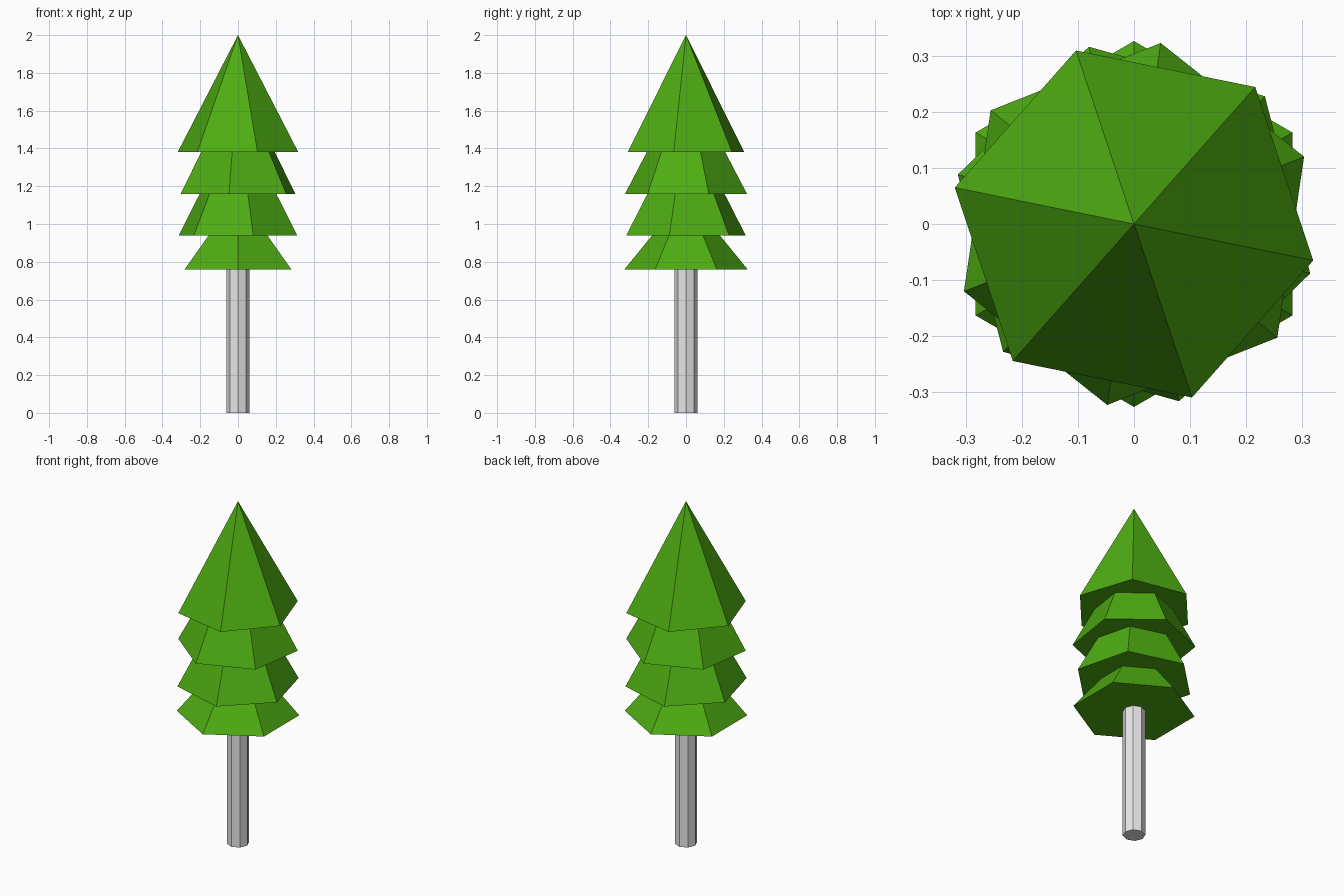
import bpy
import math

cube = bpy.data.objects.get("Cube")
if cube:
    bpy.data.objects.remove(cube, do_unlink=True)


def make_material(name, color):
    mat = bpy.data.materials.new(name)
    mat.use_nodes = True
    mat.diffuse_color = color
    mat.node_tree.nodes["Principled BSDF"].inputs["Base Color"].default_value = color
    return mat


def make_cone(name, sides, radius, top_radius, base, height, angle, mat):
    """Flat-shaded cone or prism with one base corner at the given angle."""
    bpy.ops.mesh.primitive_cone_add(
        vertices=sides, radius1=radius, radius2=top_radius, depth=height,
        location=(0, 0, base + height / 2),
        rotation=(0, 0, math.radians(angle - 90)))
    obj = bpy.context.object
    obj.name = name
    obj.data.materials.append(mat)
    return obj


leaf_green = make_material("leaf green", (0.076, 0.413, 0.006, 1))
trunk_grey = make_material("trunk grey", (0.8, 0.8, 0.8, 1))

# Trunk: octagonal post running up into the lowest tier
make_cone("trunk", 8, 0.06, 0.06, 0, 0.8, 90, trunk_grey)

# Foliage: stacked hexagonal cones, each twisted differently
tiers = [
    ("bottom_foliage", 0.76, 0.40, 90.0),
    ("lower_foliage", 0.94, 0.62, 104.3),
    ("upper_foliage", 1.16, 0.62, 81.6),
    ("top_foliage", 1.38, 0.62, 108.5),
]
for name, base, height, angle in tiers:
    make_cone(name, 6, 0.326, 0, base, height, angle, leaf_green)
